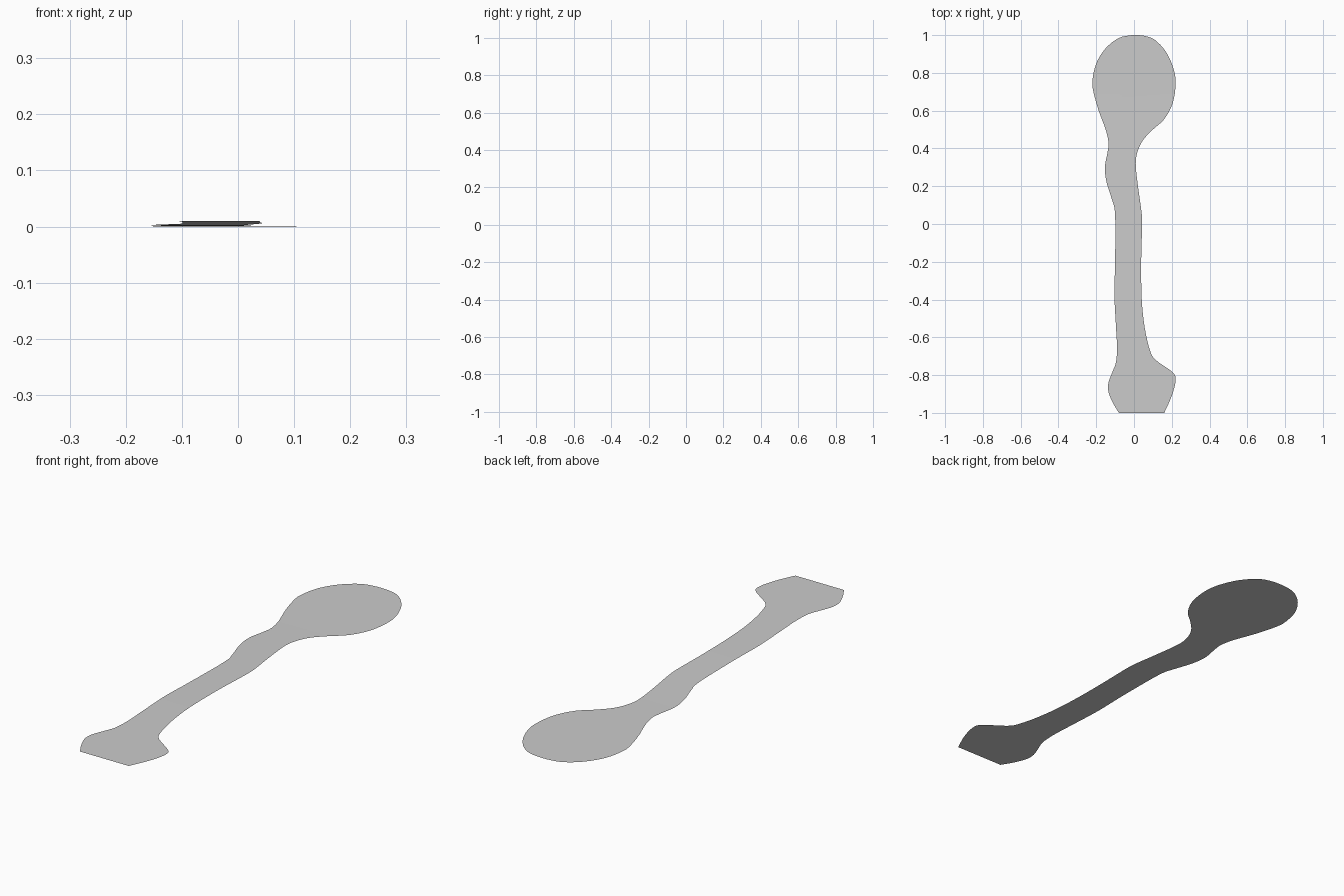
import bpy, bmesh
from mathutils import Vector

if "Cube" in bpy.data.objects:
    bpy.data.objects.remove(bpy.data.objects["Cube"])

# Left and right edges of the spoon-shaped sheet, from the foot to the tip
left = [(-.08, -1), (-.11, -.95), (-.135, -.89), (-.135, -.84), (-.115, -.785),
        (-.095, -.73), (-.09, -.65), (-.095, -.55), (-.104, -.37), (-.1, -.2),
        (-.1, .05), (-.117, .13), (-.145, .22), (-.154, .3), (-.14, .38),
        (-.135, .43), (-.15, .5), (-.187, .6), (-.215, .7), (-.22, .76),
        (-.2, .85), (-.15, .93), (-.08, .985), (-.01, 1)]
right = [(.16, -1), (.2, -.91), (.22, -.83), (.205, -.785), (.115, -.72),
         (.085, -.67), (.057, -.55), (.041, -.4), (.038, -.2), (.043, 0),
         (.039, .07), (.025, .17), (.01, .3), (.015, .37), (.045, .44),
         (.1, .5), (.16, .555), (.205, .64), (.22, .74), (.21, .82),
         (.17, .91), (.11, .975), (.05, .997), (-.01, 1)]
# Height along the length: foot slightly raised, head lying on the ground
heights = [(-1, .01), (-.4, .0098), (-.2, .0085), (.3, .0022), (.5, .0005), (.7, 0), (1, 0)]


def smooth(points, steps=4):
    """Catmull-Rom curve through the points, with free ends."""
    p = [Vector(q) for q in points]
    p = [p[0]] + p + [p[-1]]
    out = []
    for a, b, c, d in zip(p, p[1:], p[2:], p[3:]):
        for i in range(steps):
            t = i / steps
            out.append(.5 * (2 * b + (c - a) * t + (2 * a - 5 * b + 4 * c - d) * t ** 2
                             + (3 * b - a - 3 * c + d) * t ** 3))
    return out + [p[-1]]


def height(y):
    for (y0, z0), (y1, z1) in zip(heights, heights[1:]):
        if y <= y1:
            return z0 + (z1 - z0) * (y - y0) / (y1 - y0)
    return 0


# Single outline face, anticlockwise so that it faces up
outline = smooth(right) + smooth(left)[-2::-1]
bm = bmesh.new()
bm.faces.new([bm.verts.new((x, min(1, max(-1, y)), 0)) for x, y in outline])

# Cross cuts so the sheet can bend along its length
for i in range(-9, 10):
    bmesh.ops.bisect_plane(bm, geom=bm.verts[:] + bm.edges[:] + bm.faces[:],
                           plane_co=(0, i / 10 + .003, 0), plane_no=(0, 1, 0))
for v in bm.verts:
    v.co.z = height(v.co.y)
bmesh.ops.triangulate(bm, faces=bm.faces[:])

# Flat sheet object
mesh = bpy.data.meshes.new("flat_sheet")
bm.normal_update()
bm.to_mesh(mesh)
bm.free()
mesh.shade_smooth()
bpy.context.collection.objects.link(bpy.data.objects.new("flat_sheet", mesh))
